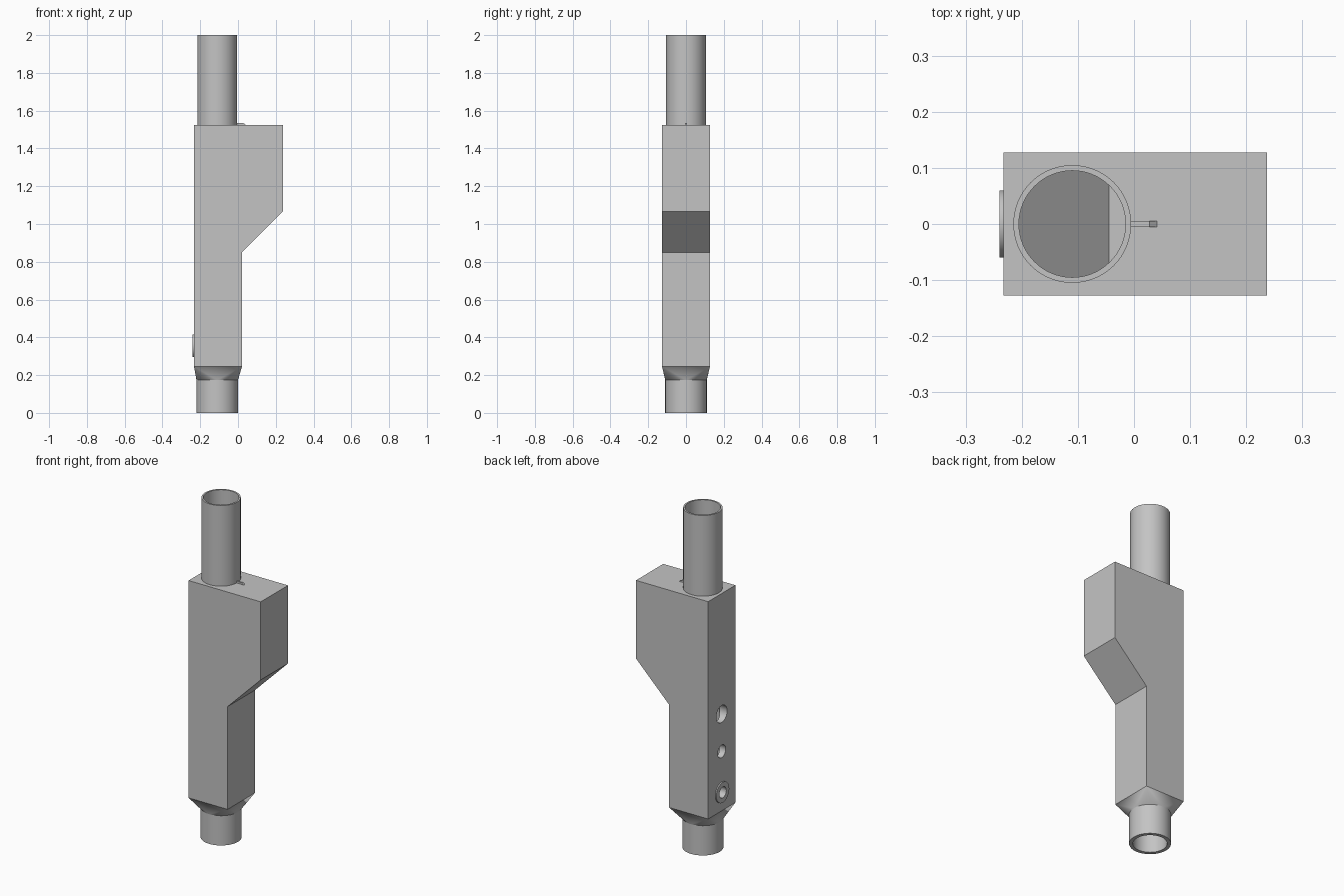
import bpy, bmesh, math
from mathutils import Matrix, Vector

cube = bpy.data.objects.get("Cube")
if cube:
    bpy.data.objects.remove(cube, do_unlink=True)

grey = bpy.data.materials.new("plain grey")
grey.use_nodes = True
COLOR = (0.55, 0.55, 0.55, 1)
grey.diffuse_color = COLOR
grey.node_tree.nodes["Principled BSDF"].inputs["Base Color"].default_value = COLOR

AXIS = -0.11                 # x of the pipe axis
LEFT, RIGHT, STEM = -0.233, 0.237, 0.021
HALF = 0.127                 # half depth of the housing
BASE, TOP = 0.245, 1.525     # housing heights
SEG = 64


def finish(bm, name):
    bmesh.ops.recalc_face_normals(bm, faces=bm.faces)
    mesh = bpy.data.meshes.new(name)
    bm.to_mesh(mesh)
    bm.free()
    mesh.materials.append(grey)
    obj = bpy.data.objects.new(name, mesh)
    bpy.context.collection.objects.link(obj)
    return obj


def activate(obj):
    bpy.ops.object.select_all(action='DESELECT')
    obj.select_set(True)
    bpy.context.view_layer.objects.active = obj


def smooth(obj):
    activate(obj)
    bpy.ops.object.shade_smooth_by_angle(angle=math.radians(30))


def extrude(name, profile, half):
    """Extrude an x-z outline along y, to both sides of the centre."""
    bm = bmesh.new()
    face = bm.faces.new([bm.verts.new((x, -half, z)) for x, z in profile])
    out = bmesh.ops.extrude_face_region(bm, geom=[face])
    verts = [v for v in out["geom"] if isinstance(v, bmesh.types.BMVert)]
    bmesh.ops.translate(bm, verts=verts, vec=(0, 2 * half, 0))
    return finish(bm, name)


def circle(r, height):
    """Points round the pipe axis; height is a function of x."""
    pts = []
    for i in range(SEG):
        a = 2 * math.pi * i / SEG
        x = AXIS + r * math.cos(a)
        pts.append(Vector((x, r * math.sin(a), height(x))))
    return pts


def hull(name, points):
    bm = bmesh.new()
    for p in points:
        bm.verts.new(p)
    bmesh.ops.convex_hull(bm, input=bm.verts)
    bmesh.ops.dissolve_limit(bm, angle_limit=0.01, verts=bm.verts, edges=bm.edges)
    return finish(bm, name)


def ring(name, outer, inner, length, matrix):
    """Pipe of rectangular section, turned round its local z axis."""
    bm = bmesh.new()
    corners = [(inner, 0), (outer, 0), (outer, length), (inner, length)]
    verts = [bm.verts.new((r, 0, z)) for r, z in corners]
    edges = [bm.edges.new((verts[i], verts[(i + 1) % 4])) for i in range(4)]
    bmesh.ops.spin(bm, geom=verts + edges, cent=(0, 0, 0), axis=(0, 0, 1),
                   angle=2 * math.pi, steps=SEG, use_duplicate=False)
    bmesh.ops.remove_doubles(bm, verts=bm.verts, dist=0.0001)
    bmesh.ops.transform(bm, matrix=matrix, verts=bm.verts)
    obj = finish(bm, name)
    smooth(obj)
    return obj


def rod(name, r, length, matrix):
    bm = bmesh.new()
    bmesh.ops.create_cone(bm, cap_ends=True, segments=SEG, radius1=r, radius2=r,
                          depth=length, matrix=matrix)
    obj = finish(bm, name)
    obj.hide_render = True
    return obj


def cut(obj, cutter):
    mod = obj.modifiers.new("cut", 'BOOLEAN')
    mod.operation = 'DIFFERENCE'
    mod.solver = 'EXACT'
    mod.object = cutter
    activate(obj)
    bpy.ops.object.modifier_apply(modifier=mod.name)


# Housing with the overhanging upper part
housing = extrude("housing", [(LEFT, BASE), (STEM, BASE), (STEM, 0.85),
                              (RIGHT, 1.065), (RIGHT, TOP), (LEFT, TOP)], HALF)

# Neck blending the square housing into the round spigot
square = [Vector((x, y, BASE)) for x in (LEFT, STEM) for y in (-HALF, HALF)]
neck = hull("neck", square + circle(0.11, lambda x: 0.175))

# Lower bore, shared by housing and neck
lower_bore = rod("lower_bore_cutter", 0.09, 0.9, Matrix.Translation((AXIS, 0, 0.4)))
cut(housing, lower_bore)
cut(neck, lower_bore)

# Upper bore with a slanted floor that ends in a flat ledge
ledge = -0.045
half_chord = math.sqrt(0.095 ** 2 - (ledge - AXIS) ** 2)
floor = circle(0.095, lambda x: 0.95 + max(0, ledge - x))
floor += [Vector((ledge, s * half_chord, 0.95)) for s in (-1, 1)]
upper_bore = hull("upper_bore_cutter", floor + circle(0.095, lambda x: TOP + 0.1))
upper_bore.hide_render = True
cut(housing, upper_bore)

# Three ports in the side wall
sideways = Matrix.Rotation(math.radians(90), 4, 'Y')
cutters = [lower_bore, upper_bore]
for z, r in ((0.355, 0.032), (0.595, 0.037), (0.815, 0.05)):
    port = rod("port_cutter", r, 0.14, Matrix.Translation((LEFT, 0, z)) @ sideways)
    cut(housing, port)
    cutters.append(port)
for c in cutters:
    bpy.data.objects.remove(c, do_unlink=True)
smooth(housing)
smooth(neck)

# Pipes, port collar and small fin on the top
ring("upper_pipe", 0.105, 0.095, 2 - TOP, Matrix.Translation((AXIS, 0, TOP)))
ring("lower_spigot", 0.11, 0.09, 0.175, Matrix.Translation((AXIS, 0, 0)))
ring("port_collar", 0.06, 0.032, 0.007, Matrix.Translation((LEFT - 0.007, 0, 0.355)) @ sideways)
extrude("top_fin", [(-0.006, TOP), (0.041, TOP), (0.028, TOP + 0.01),
                    (-0.006, TOP + 0.01)], 0.005)
